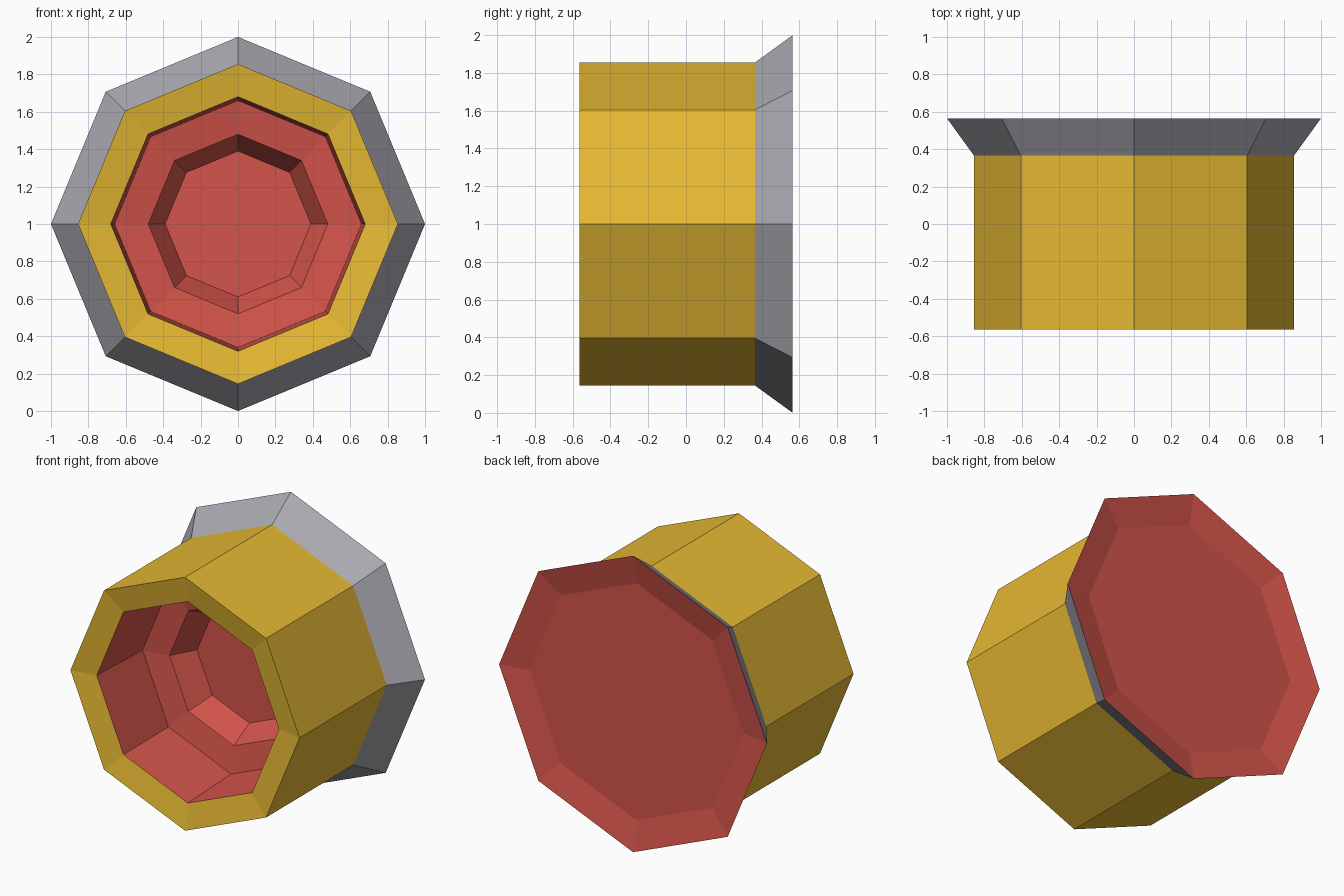
import bpy
import bmesh
from math import cos, sin, pi

cube = bpy.data.objects.get("Cube")
if cube:
    bpy.data.objects.remove(cube, do_unlink=True)

SIDES = 8
AXIS_HEIGHT = 1.0


def make_material(name, colour):
    mat = bpy.data.materials.new(name)
    mat.use_nodes = True
    mat.diffuse_color = (*colour, 1)
    bsdf = next(n for n in mat.node_tree.nodes if n.type == "BSDF_PRINCIPLED")
    bsdf.inputs["Base Color"].default_value = (*colour, 1)
    return mat


def lathe(name, profile, mat, cap=None):
    """Sweep (radius, y) points around the y axis as an octagon.
    cap closes the first ("start") or last ("end") ring."""
    bm = bmesh.new()
    rings = []
    for radius, y in profile:
        angles = [2 * pi * i / SIDES for i in range(SIDES)]
        rings.append([bm.verts.new((radius * cos(a), y, AXIS_HEIGHT + radius * sin(a)))
                      for a in angles])
    for a, b in zip(rings, rings[1:]):
        for i in range(SIDES):
            j = (i + 1) % SIDES
            bm.faces.new((a[i], b[i], b[j], a[j]))
    if cap == "start":
        bm.faces.new(rings[0])
    elif cap == "end":
        bm.faces.new(rings[-1][::-1])
    mesh = bpy.data.meshes.new(name)
    bm.to_mesh(mesh)
    bm.free()
    mesh.materials.append(mat)
    obj = bpy.data.objects.new(name, mesh)
    bpy.context.collection.objects.link(obj)
    return obj


yellow = make_material("golden yellow", (0.79, 0.485, 0.033))
red = make_material("brick red", (0.65, 0.089, 0.069))
grey = make_material("cool grey", (0.40, 0.395, 0.44))

# Stepped hollow inside the barrel, from its floor out to the mouth
lathe("inner_bore",
      [(0.39, 0.12), (0.48, -0.045), (0.66, -0.075), (0.68, -0.535)],
      red, cap="start")

# Barrel with its shallow sloping front lip
lathe("barrel", [(0.68, -0.535), (0.855, -0.565), (0.855, 0.365)], yellow)

# Flared collar at the back
lathe("flared_collar", [(0.855, 0.365), (1.0, 0.565)], grey)

# Slightly dished plate closing the back
lathe("back_plate", [(1.0, 0.565), (0.80, 0.525)], red, cap="end")
